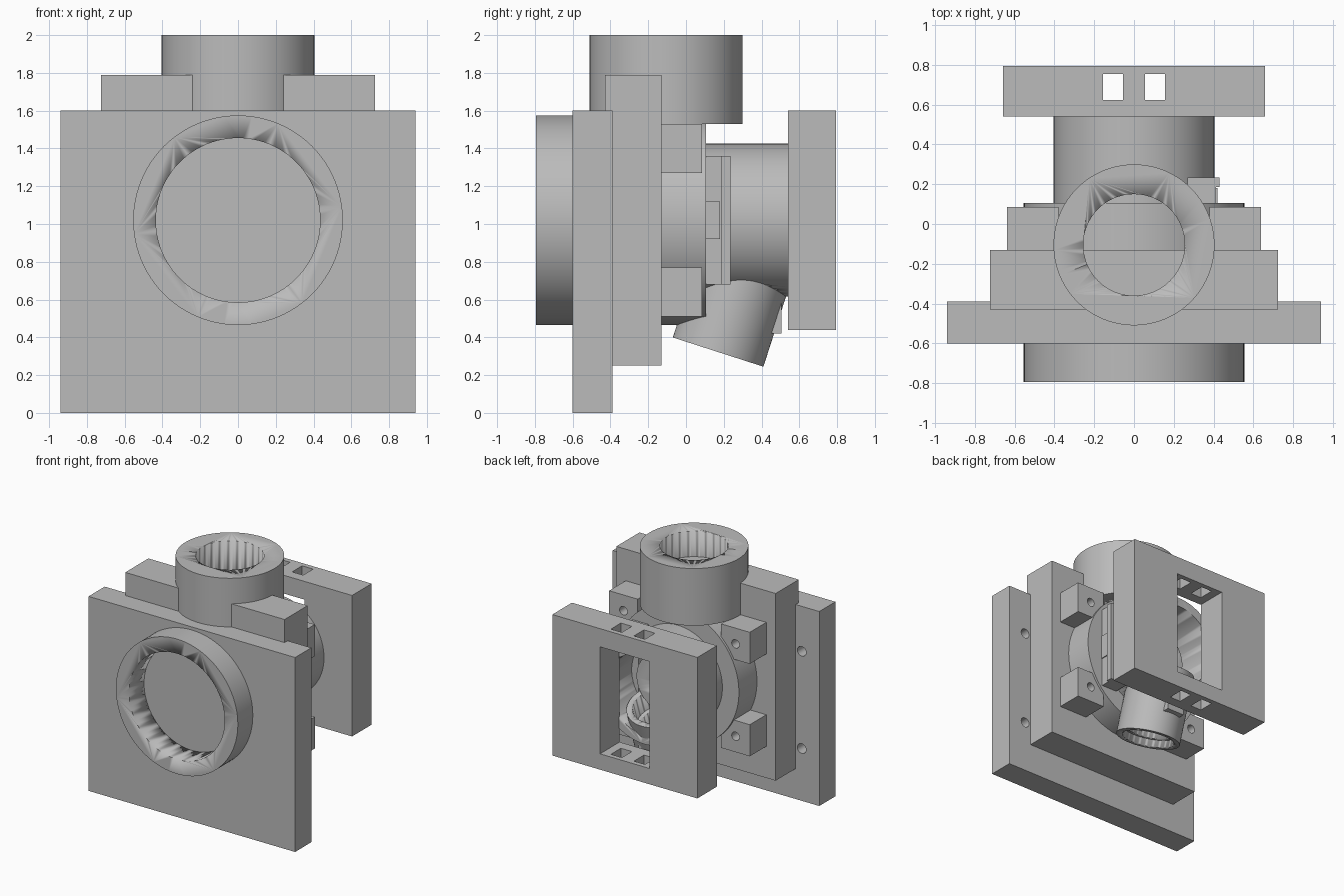
import bpy
from math import pi, atan2
from mathutils import Vector

if "Cube" in bpy.data.objects:
    bpy.data.objects.remove(bpy.data.objects["Cube"])

grey = bpy.data.materials.new("plain grey")
grey.use_nodes = True
grey.diffuse_color = (0.5, 0.5, 0.5, 1)
grey.node_tree.nodes["Principled BSDF"].inputs["Base Color"].default_value = (0.5, 0.5, 0.5, 1)


def finish(obj, name):
    obj.name = name
    obj.data.materials.clear()
    obj.data.materials.append(grey)
    return obj


def box(name, x, y, z):
    bpy.ops.mesh.primitive_cube_add(size=1, location=[sum(r) / 2 for r in (x, y, z)])
    obj = bpy.context.object
    obj.scale = [r[1] - r[0] for r in (x, y, z)]
    bpy.ops.object.transform_apply(location=False, rotation=False, scale=True)
    return finish(obj, name)


def rod(name, radius, start, end, sides=96):
    a, b = Vector(start), Vector(end)
    bpy.ops.mesh.primitive_cylinder_add(vertices=sides, radius=radius, depth=(b - a).length,
                                        location=(a + b) / 2)
    obj = bpy.context.object
    obj.rotation_euler = (b - a).to_track_quat("Z", "Y").to_euler()
    bpy.ops.object.shade_smooth_by_angle(angle=pi / 6)
    return finish(obj, name)


def cut(obj, *cutters):
    for cutter in cutters:
        mod = obj.modifiers.new("cut", "BOOLEAN")
        mod.operation = "DIFFERENCE"
        mod.solver = "EXACT"
        mod.object = cutter
        bpy.context.view_layer.objects.active = obj
        bpy.ops.object.modifier_apply(modifier=mod.name)
        bpy.data.objects.remove(cutter)
    return obj


AXIS_Z = 1.02


def along_y(name, radius, y0, y1, x=0, z=AXIS_Z, sides=96):
    return rod(name, radius, (x, y0, z), (x, y1, z), sides)


# Front plate with blind screw holes in its back
front_plate = box("front_plate", (-.94, .94), (-.6, -.39), (0, 1.6))
for x in (-.78, .78):
    for z in (.43, 1.23):
        cut(front_plate, along_y("cutter", .04, -.5, -.3, x, z, 24))

# Front ring
cut(along_y("front_ring", .555, -.795, -.6), along_y("cutter", .435, -.9, -.5))

# Middle plate and the drum behind it
box("middle_plate", (-.725, .725), (-.43, -.13), (.25, 1.79))
along_y("rear_drum", .555, -.14, .105)

# Clamp blocks around the drum
for side, x in (("left", .51), ("right", -.51)):
    for level, z in (("lower", .64), ("upper", 1.4)):
        block = box(f"{side}_{level}_block", (x - .13, x + .13), (-.14, .085), (z - .13, z + .13))
        cut(block, along_y("cutter", .035, -.05, .2, x, z, 24))

# Top collar
cut(rod("top_collar", .405, (0, -.105, 1.53), (0, -.105, 2)),
    rod("cutter", .255, (0, -.105, 1.4), (0, -.105, 2.1)))

# Angled outlet tube, running up into the main barrel
low, up = Vector((0, .17, .322)), Vector((0, .307, .952))
cut(rod("outlet_tube", .252, low, low + up * .56),
    rod("cutter", .205, low - up * .1, low + up * .7))
cut(rod("outlet_liner", .215, low + up * .06, low + up * .4),
    rod("cutter", .17, low - up * .1, low + up * .7),
    box("cutter", (-.05, .05), (.2, .7), (.1, .9)))

# Main barrel, opened where the outlet enters
cut(along_y("main_barrel", .405, .1, .545),
    along_y("cutter", .33, .11, .7),
    rod("cutter", .23, low, low + up * .6))
cut(along_y("barrel_hub", .24, .1, .3), along_y("cutter", .09, .2, .4, sides=32))

# Lug on the rear of the outlet
lug = box("outlet_lug", (-.08, .08), (.4, .505), (.42, .62))

# Side bracket on the barrel
box("bracket_base", (.27, .412), (.1, .185), (.68, 1.36))
box("bracket_plate", (.27, .43), (.185, .235), (.68, 1.36))
box("bracket_tab", (.27, .42), (.1, .18), (.92, 1.12))

# Rear plate with window and two vertical slots
cut(box("rear_plate", (-.66, .66), (.54, .795), (.44, 1.6)),
    box("cutter", (-.226, .226), (.4, .9), (.57, 1.45)),
    box("cutter", (-.155, -.055), (.625, .755), (.3, 1.7)),
    box("cutter", (.055, .155), (.625, .755), (.3, 1.7)))
